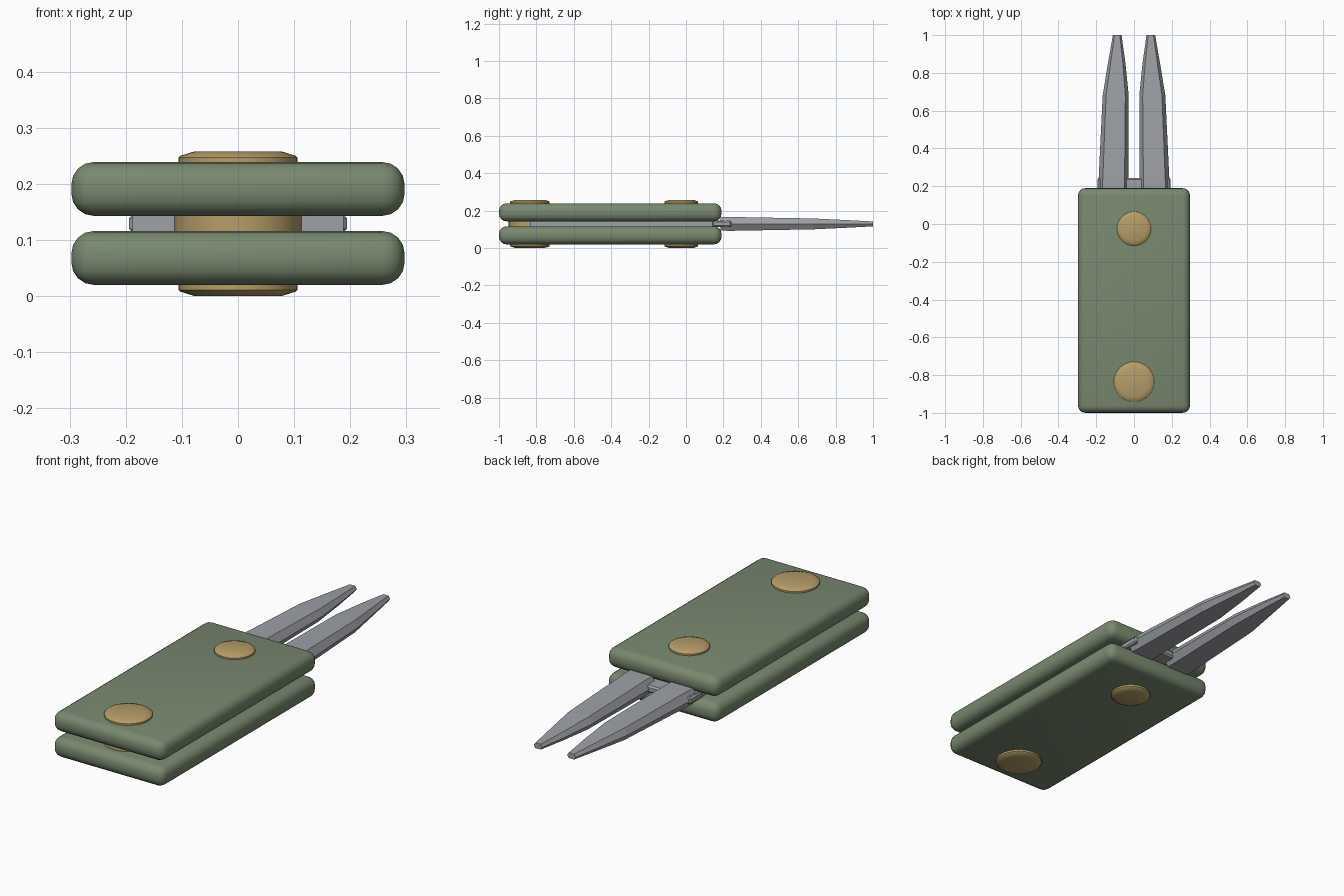
import bpy, bmesh, math

if "Cube" in bpy.data.objects:
    bpy.data.objects.remove(bpy.data.objects["Cube"])

ZC = 0.129  # mid height of the tool


def material(name, rgb):
    m = bpy.data.materials.new(name)
    m.diffuse_color = (*rgb, 1)
    m.use_nodes = True
    m.node_tree.nodes["Principled BSDF"].inputs["Base Color"].default_value = m.diffuse_color
    return m


GREEN = material("olive_green", (0.19, 0.25, 0.16))
BRASS = material("brass", (0.47, 0.34, 0.14))
STEEL = material("steel_grey", (0.34, 0.355, 0.38))


def finish(name, bm, mat, smooth=None):
    bmesh.ops.recalc_face_normals(bm, faces=bm.faces)
    me = bpy.data.meshes.new(name)
    bm.to_mesh(me)
    bm.free()
    me.materials.append(mat)
    ob = bpy.data.objects.new(name, me)
    bpy.context.collection.objects.link(ob)
    if smooth:
        bpy.ops.object.select_all(action='DESELECT')
        ob.select_set(True)
        bpy.context.view_layer.objects.active = ob
        bpy.ops.object.shade_smooth_by_angle(angle=math.radians(smooth))
    return ob


def box(name, x, y0, y1, z0, z1, mat, bevel=0, seg=1, smooth=None):
    bm = bmesh.new()
    bmesh.ops.create_cube(bm, size=1)
    for v in bm.verts:
        v.co = (v.co.x * 2 * x, y0 + (v.co.y + .5) * (y1 - y0), z0 + (v.co.z + .5) * (z1 - z0))
    if bevel:
        bmesh.ops.bevel(bm, geom=bm.edges[:], offset=bevel, segments=seg, profile=0.5, affect='EDGES')
    return finish(name, bm, mat, smooth)


def loft(bm, rings):
    """Skin closed rings of points and cap both ends."""
    vs = [[bm.verts.new(p) for p in r] for r in rings]
    n = len(vs[0])
    for a, b in zip(vs, vs[1:]):
        for i in range(n):
            bm.faces.new((a[i], a[(i + 1) % n], b[(i + 1) % n], b[i]))
    bm.faces.new(vs[0])
    bm.faces.new(vs[-1])


def turned(name, y, profile, mat, n=32):
    bm = bmesh.new()
    loft(bm, [[(r * math.cos(2 * math.pi * i / n), y + r * math.sin(2 * math.pi * i / n), z)
               for i in range(n)] for r, z in profile])
    return finish(name, bm, mat, 30)


# handle scales
for name, z in (("lower_scale", 0.02), ("upper_scale", 0.143)):
    box(name, 0.297, -1.0, 0.19, z, z + 0.096, GREEN, 0.04, 4, 40)

# rivets with chamfered heads, one running through each end
for name, y, r in (("rear_rivet", -0.835, 0.106), ("front_rivet", -0.025, 0.09)):
    half = [(r * 0.73, 0.129), (r * 0.97, 0.121), (r, 0.118), (r, 0.1)]
    turned(name, y, [(a, ZC - h) for a, h in half] + [(a, ZC + h) for a, h in reversed(half)], BRASS)

# spacer between the scales
turned("rear_spacer", -0.835, [(0.113, 0.112), (0.113, 0.147)], BRASS)

# fork tang and its shoulder
box("fork_tang", 0.188, -0.835, 0.2, 0.113, 0.146, STEEL)
box("fork_shoulder", 0.194, 0.14, 0.243, 0.112, 0.147, STEEL, 0.008, 1)

# tines: tapering hexagonal section (y, inner x, outer x, half height, edge chamfer)
STATIONS = [(0.185, 0.028, 0.19, 0.036, 0.022),
            (0.24, 0.028, 0.187, 0.037, 0.022),
            (0.68, 0.028, 0.166, 0.029, 0.018),
            (0.85, 0.045, 0.138, 0.021, 0.014),
            (1.0, 0.066, 0.112, 0.013, 0.009)]
for side, name in ((-1, "left_tine"), (1, "right_tine")):
    bm = bmesh.new()
    loft(bm, [[(side * x, y, ZC + z) for x, z in
               ((a, 0), (a + c, h), (b - c, h), (b, 0), (b - c, -h), (a + c, -h))]
              for y, a, b, h, c in STATIONS])
    finish(name, bm, STEEL)
